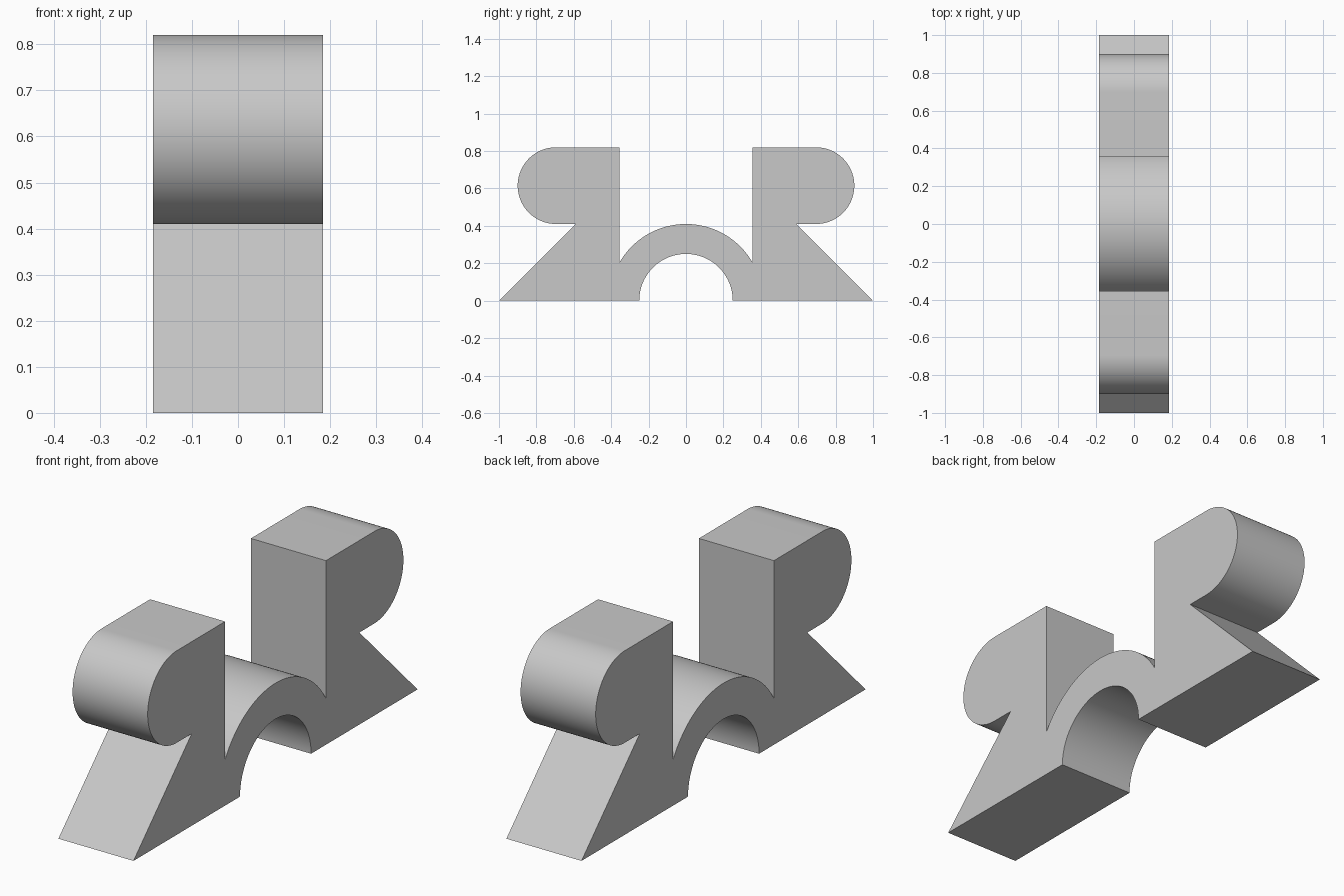
import bpy
import bmesh
from math import sin, cos, pi, asin, radians

cube = bpy.data.objects.get("Cube")
if cube:
    bpy.data.objects.remove(cube, do_unlink=True)

HALF_WIDTH = 0.185
TOP = 0.82
ARCH_OUTER, ARCH_INNER = 0.41, 0.25
POST_Y = 0.355                      # inner wall of each upright
LOBE_R, LOBE_Y = 0.205, 0.695       # rounded head of each upright


def arc(cy, cz, r, start, end, steps):
    """Points (y, z) along a circular arc."""
    angles = [start + (end - start) * i / steps for i in range(steps + 1)]
    return [(cy + r * cos(a), cz + r * sin(a)) for a in angles]


# Back half of the outline, from the foot tip over the head to the arch crown
valley = pi / 2 - asin(POST_Y / ARCH_OUTER)
half = [(1.0, 0.0), (0.59, TOP / 2)]
half += arc(LOBE_Y, TOP - LOBE_R, LOBE_R, -pi / 2, pi / 2, 48)
half += [(POST_Y, TOP)]
half += arc(0, 0, ARCH_OUTER, valley, pi / 2, 32)

# Mirror to the front half, then close along the base through the tunnel
outline = half + [(-y, z) for y, z in reversed(half[:-1])]
outline += arc(0, 0, ARCH_INNER, pi, 0, 64)

# Extrude the outline across the width
bm = bmesh.new()
side = bm.faces.new([bm.verts.new((-HALF_WIDTH, y, z)) for y, z in outline])
extruded = bmesh.ops.extrude_face_region(bm, geom=[side], use_keep_orig=True)
moved = [v for v in extruded["geom"] if isinstance(v, bmesh.types.BMVert)]
bmesh.ops.translate(bm, verts=moved, vec=(2 * HALF_WIDTH, 0, 0))
bmesh.ops.recalc_face_normals(bm, faces=bm.faces)
mesh = bpy.data.meshes.new("arched_block")
bm.to_mesh(mesh)
bm.free()

block = bpy.data.objects.new("arched_block", mesh)
bpy.context.collection.objects.link(block)

# Plain grey finish
grey = bpy.data.materials.new("light_grey")
grey.use_nodes = True
colour = (0.58, 0.58, 0.58, 1)
grey.diffuse_color = colour
grey.node_tree.nodes["Principled BSDF"].inputs["Base Color"].default_value = colour
mesh.materials.append(grey)

# Smooth curves, crisp edges
bpy.ops.object.select_all(action='DESELECT')
block.select_set(True)
bpy.context.view_layer.objects.active = block
bpy.ops.object.shade_smooth_by_angle(angle=radians(30))
